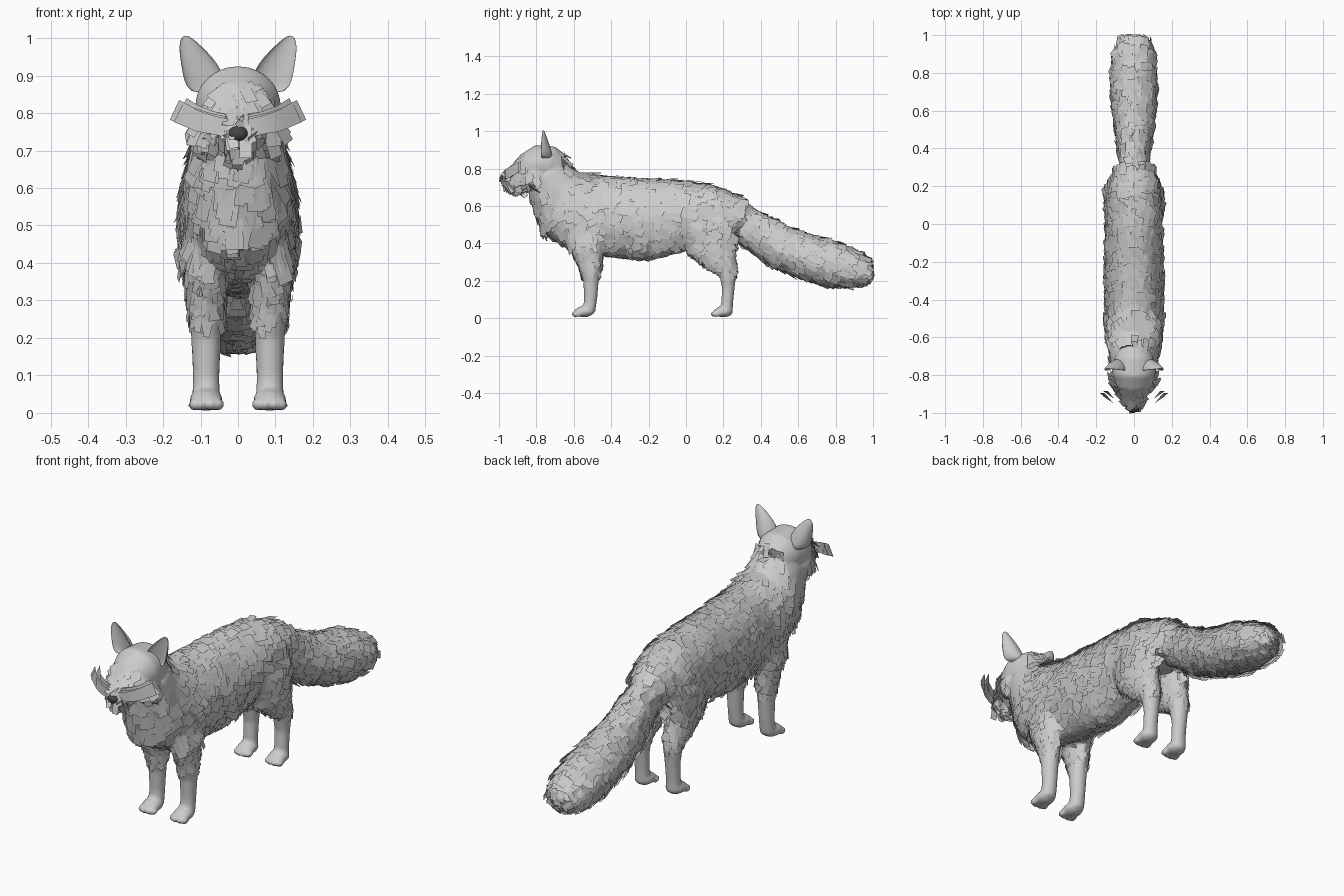
import bpy, bmesh, math, random
from mathutils import Vector, Matrix

random.seed(4)
cube = bpy.data.objects.get("Cube")
if cube:
    bpy.data.objects.remove(cube)


def material(name, value):
    m = bpy.data.materials.new(name)
    m.use_nodes = True
    m.diffuse_color = (value, value, value, 1)
    m.node_tree.nodes["Principled BSDF"].inputs["Base Color"].default_value = (value, value, value, 1)
    return m


coat = material("coat grey", 0.6)
dark = material("nose dark grey", 0.06)


def finish(bm, name, mat, smooth=True):
    mesh = bpy.data.meshes.new(name)
    bmesh.ops.recalc_face_normals(bm, faces=bm.faces)
    bm.to_mesh(mesh)
    bm.free()
    mesh.materials.append(mat)
    for p in mesh.polygons:
        p.use_smooth = smooth
    obj = bpy.data.objects.new(name, mesh)
    bpy.context.collection.objects.link(obj)
    return obj


def skin(bm, rings):
    for a, b in zip(rings, rings[1:]):
        for i in range(len(a)):
            j = (i + 1) % len(a)
            bm.faces.new((a[i], a[j], b[j], b[i]))
    bm.faces.new(rings[0])
    bm.faces.new(rings[-1])


def loft(bm, stations, x=0, sides=28):
    """Skin ellipses along a path in the yz plane: (y, z, half width, half depth)."""
    pts = [Vector((x, s[0], s[1])) for s in stations]
    rings = []
    for k, s in enumerate(stations):
        t = (pts[min(k + 1, len(pts) - 1)] - pts[max(k - 1, 0)]).normalized()
        up = Vector((0, -t.z, t.y))
        rings.append([bm.verts.new(pts[k] + Vector((s[2] * math.cos(a), 0, 0)) + up * s[3] * math.sin(a))
                      for a in (2 * math.pi * i / sides for i in range(sides))])
    skin(bm, rings)


def blob(bm, centre, radii, tilt=0):
    m = Matrix.Translation(centre) @ Matrix.Rotation(tilt, 4, 'Y') @ Matrix.Diagonal((*radii, 1))
    bmesh.ops.create_uvsphere(bm, u_segments=20, v_segments=12, radius=1, matrix=m)


body = bmesh.new()
# Trunk and neck
loft(body, [(.33, .52, .05, .07), (.26, .54, .11, .115), (.12, .555, .14, .155), (-.05, .545, .145, .19),
            (-.22, .525, .15, .215), (-.4, .54, .15, .21), (-.54, .56, .145, .21), (-.64, .62, .138, .2),
            (-.70, .70, .128, .145), (-.74, .77, .115, .12)])
# Tail
loft(body, [(.2, .57, .07, .08), (.33, .49, .075, .095), (.48, .395, .095, .108), (.62, .335, .112, .115),
            (.76, .295, .117, .118), (.88, .265, .11, .1), (.95, .25, .085, .075), (.985, .24, .04, .035)])
# Skull and muzzle
loft(body, [(-.68, .79, .09, .09), (-.73, .815, .11, .108), (-.79, .82, .115, .107), (-.84, .798, .1, .09),
            (-.885, .775, .07, .066), (-.93, .755, .044, .046), (-.975, .745, .028, .03)])
blob(body, (0, -.915, .706), (.034, .055, .018))
for side in (-1, 1):
    blob(body, (side * .06, -.8, .755), (.06, .07, .06))
    blob(body, (side * .05, -.858, .842), (.034, .025, .014), side * -.3)
    blob(body, (side * .022, -.95, .735), (.022, .034, .022))
    # Front leg
    loft(body, [(-.54, .52, .05, .12), (-.53, .4, .062, .1), (-.515, .3, .05, .066), (-.508, .2, .04, .042),
                (-.51, .1, .036, .035), (-.52, .03, .038, .034)], side * .085)
    # Hind leg
    loft(body, [(.09, .52, .065, .15), (.13, .4, .065, .13), (.18, .32, .055, .09), (.225, .25, .045, .05),
                (.226, .16, .036, .034), (.22, .08, .035, .032), (.22, .03, .036, .03)], side * .085)
    # Paws with toes
    for y in (-.545, .2):
        blob(body, (side * .085, y, .035), (.046, .052, .03))
        for k in (-1.5, -.5, .5, 1.5):
            blob(body, (side * .085 + k * .023, y - .05 + abs(k) * .008, .022), (.014, .024, .017))

fox = finish(body, "body", coat)
remesh = fox.modifiers.new("blend", 'REMESH')
remesh.mode = 'VOXEL'
remesh.voxel_size = .0095
remesh.use_smooth_shade = True
soften = fox.modifiers.new("soften", 'SMOOTH')
soften.factor = .5
soften.iterations = 5
blended = bpy.data.meshes.new_from_object(fox.evaluated_get(bpy.context.evaluated_depsgraph_get()))
fox.modifiers.clear()
fox.data = blended
for p in blended.polygons:
    p.use_smooth = True

# Cupped ears: crescent sections narrowing to a rounded tip
for side, label in ((1, "left"), (-1, "right")):
    bm = bmesh.new()
    rings = []
    for x, y, z, w, d in ((.078, -.76, .85, .052, .06), (.09, -.762, .89, .056, .052), (.102, -.764, .93, .05, .04),
                          (.12, -.765, .965, .037, .026), (.134, -.765, .992, .022, .014), (.14, -.765, 1.007, .007, .005)):
        ring = []
        for i in range(24):
            a = 2 * math.pi * i / 24
            s = math.sin(a)
            depth = d * s if s > 0 else d * .45 * -s
            ring.append(bm.verts.new((side * (x + w * math.cos(a)), y - d * .35 + depth * 1.2, z)))
        rings.append(ring)
    skin(bm, rings)
    ear = finish(bm, label + "_ear", coat)
    ear.modifiers.new("round", 'SUBSURF').levels = 1
    # Eye
    bm = bmesh.new()
    blob(bm, (side * .056, -.872, .817), (.019, .012, .011), side * -.3)
    finish(bm, label + "_eye", coat)
    # Whisker cards beside the muzzle
    bm = bmesh.new()
    for lift, reach in ((0, 1), (-.012, .93), (.01, .88)):
        strip = [(.028, -.962, .74, .79), (.075, -.955, .75, .8), (.12, -.935, .757, .815), (.165, -.895, .782, .835)]
        cols = [[bm.verts.new((side * x * reach, y + lift, z + lift * .5)) for z in (lo, hi)]
                for x, y, lo, hi in strip]
        cols[-1][0].co.x += side * .017
        cols[-1][1].co.x -= side * .008
        for a, b in zip(cols, cols[1:]):
            bm.faces.new((a[0], b[0], b[1], a[1]))
    finish(bm, label + "_whiskers", coat)

# Nose
bm = bmesh.new()
blob(bm, (0, -.979, .745), (.026, .019, .02))
finish(bm, "nose", dark)


def furry(c):
    if c.y < -.66 and c.z > .69 - (c.y + .74) * 1.2:
        return False
    return c.y > .36 or c.z > .235


def flow(c):
    """Direction in which the fur lies at a point."""
    if c.y > .3:
        return Vector((0, 1, -.45))
    if c.y < -.5:
        return Vector((c.x, .45, -1))
    if c.z < .42:
        return Vector((0, .5, -1))
    return Vector((0, 1, -.3))


# Overlapping fur cards laid along the coat
faces = [p for p in blended.polygons if furry(p.center)]
bm = bmesh.new()
for p in random.choices(faces, [f.area for f in faces], k=3600):
    n, c = p.normal, p.center
    along = flow(c)
    along = along - n * along.dot(n)
    if along.length < .15:
        continue
    along = Matrix.Rotation(random.gauss(0, .2), 3, n) @ along.normalized()
    across = n.cross(along)
    low = c.z < .4 and c.y < .3
    length = random.uniform(.035, .055) if low else random.uniform(.055, .095)
    half = random.uniform(.008, .014) if low else random.uniform(.013, .025)
    rise = random.uniform(.06, .16)
    rows = []
    for t in (0, .5, 1):
        mid = c + along * length * (t - .3) + n * (length * rise * t * 1.2 - .001)
        if mid.y > .9:
            mid.y = min(mid.y, 1)
        rows.append([bm.verts.new(mid + across * half * s) for s in (1, -1)])
    for a, b in zip(rows, rows[1:]):
        f = bm.faces.new((a[0], b[0], b[1], a[1]))
        f.normal_update()
        if f.normal.dot(n) < 0:
            f.normal_flip()
mesh = bpy.data.meshes.new("fur_cards")
bm.to_mesh(mesh)
bm.free()
mesh.materials.append(coat)
bpy.context.collection.objects.link(bpy.data.objects.new("fur_cards", mesh))
